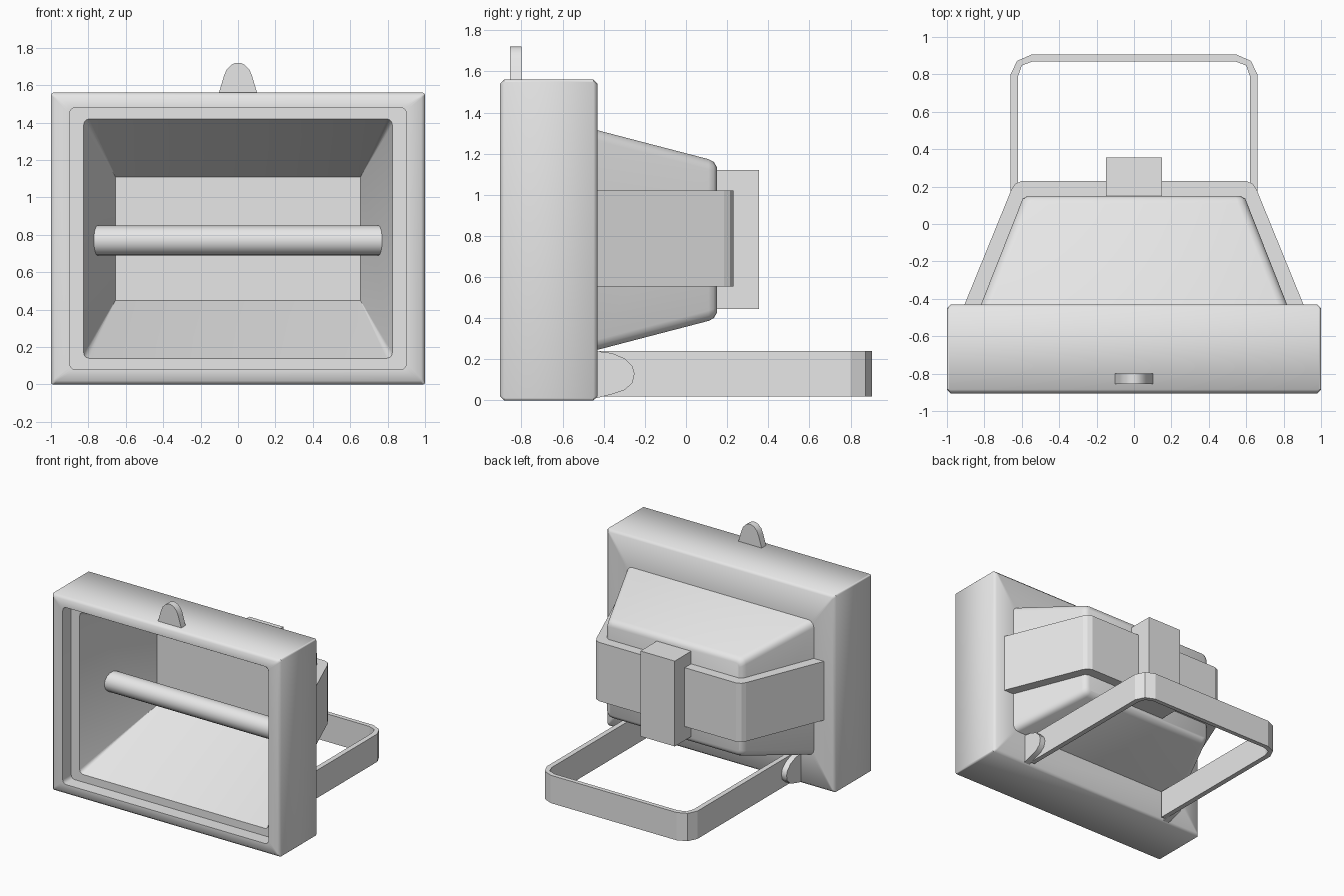
import bpy, bmesh
from math import radians, cos, sin, pi

cube = bpy.data.objects.get("Cube")
if cube:
    bpy.data.objects.remove(cube, do_unlink=True)

GREY = (0.8, 0.8, 0.8, 1)
mat = bpy.data.materials.new("plain grey")
mat.use_nodes = True
mat.diffuse_color = GREY
mat.node_tree.nodes["Principled BSDF"].inputs["Base Color"].default_value = GREY

MID_Z = 0.78


def finish(name, bm, smooth=None):
    bmesh.ops.recalc_face_normals(bm, faces=bm.faces)
    mesh = bpy.data.meshes.new(name)
    bm.to_mesh(mesh)
    bm.free()
    mesh.materials.append(mat)
    obj = bpy.data.objects.new(name, mesh)
    bpy.context.collection.objects.link(obj)
    if smooth:
        bpy.ops.object.select_all(action="DESELECT")
        obj.select_set(True)
        bpy.context.view_layer.objects.active = obj
        bpy.ops.object.shade_smooth_by_angle(angle=radians(smooth))
    return obj


def rounded_rect(hw, hh, y, r, steps=3):
    """Rounded rectangle standing at depth y around the middle height."""
    pts = []
    for i, (sx, sz) in enumerate(((1, 1), (-1, 1), (-1, -1), (1, -1))):
        for k in range(steps + 1):
            a = (i + k / steps) * pi / 2
            pts.append((sx * (hw - r) + r * cos(a), y,
                        MID_Z + sz * (hh - r) + r * sin(a)))
    return pts


def loft(name, sections):
    """Skin a run of rounded rectangles and close the last one."""
    bm = bmesh.new()
    rings = [[bm.verts.new(p) for p in rounded_rect(*s)] for s in sections]
    n = len(rings[0])
    for a, b in zip(rings, rings[1:]):
        for i in range(n):
            j = (i + 1) % n
            bm.faces.new((a[i], a[j], b[j], b[i]))
    bm.faces.new(rings[-1])
    return finish(name, bm, 50)


def prism(name, pts, offset, smooth=None):
    """Extrude a flat outline of 3D points by an offset."""
    bm = bmesh.new()
    face = bm.faces.new([bm.verts.new(p) for p in pts])
    top = bmesh.ops.extrude_face_region(bm, geom=[face])["geom"]
    bmesh.ops.translate(bm, vec=offset,
                        verts=[v for v in top if isinstance(v, bmesh.types.BMVert)])
    return finish(name, bm, smooth)


def strap(name, outer, inner, z0, z1):
    """Mirrored U-shaped strip seen from above, given its +x half."""
    half = lambda pts: pts + [(-x, y) for x, y in reversed(pts)]
    outline = half(outer) + half(inner)[::-1]
    return prism(name, [(x, y, z0) for x, y in outline], (0, 0, z1 - z0))


# Frame with its front rim, ledge and tapering reflector
loft("frame_and_reflector", [
    (0.79, 0.50, -0.43, 0.03),
    (0.98, 0.76, -0.43, 0.01),
    (1.00, 0.78, -0.45, 0.012),
    (1.00, 0.78, -0.885, 0.012),
    (0.98, 0.76, -0.905, 0.01),
    (0.90, 0.70, -0.905, 0.03),
    (0.90, 0.70, -0.80, 0.03),
    (0.825, 0.64, -0.80, 0.03),
    (0.655, 0.33, -0.08, 0.002),
])

# Tapered rear housing
loft("rear_housing", [
    (0.82, 0.535, -0.435, 0.05),
    (0.605, 0.393, 0.11, 0.05),
    (0.595, 0.38, 0.135, 0.045),
    (0.57, 0.355, 0.15, 0.03),
])

# Band around the housing, and the box on its back
strap("rear_band",
      [(0.91, -0.44), (0.655, 0.185), (0.635, 0.215), (0.60, 0.23)],
      [(0.81, -0.44), (0.59, 0.10), (0.58, 0.13), (0.56, 0.14)], 0.555, 1.02)
box = [(x, y, 0.445) for x, y in ((-0.15, 0.145), (0.15, 0.145), (0.15, 0.355), (-0.15, 0.355))]
prism("rear_box", box, (0, 0, 0.675))

# Folding stand
strap("stand",
      [(0.66, -0.42), (0.66, 0.80), (0.625, 0.872), (0.55, 0.905)],
      [(0.62, -0.42), (0.62, 0.79), (0.60, 0.847), (0.54, 0.87)], 0.02, 0.24)

# Rounded lugs that hold the stand
lug = [(-0.44, 0.24), (-0.36, 0.23), (-0.30, 0.205), (-0.26, 0.165), (-0.25, 0.13),
       (-0.26, 0.085), (-0.30, 0.05), (-0.36, 0.03), (-0.44, 0.01)]
for side, name in ((1, "left_lug"), (-1, "right_lug")):
    prism(name, [(side * 0.655, y, z) for y, z in lug], (side * 0.05, 0, 0), 40)

# Hanging tab on top
half_tab = [(0.105, 1.55), (0.075, 1.65), (0.06, 1.685), (0.035, 1.71), (0.012, 1.72)]
tab = half_tab + [(-x, z) for x, z in reversed(half_tab)]
prism("top_tab", [(x, -0.855, z) for x, z in tab], (0, 0.055, 0), 40)

# Lamp tube across the reflector
tube = [(-0.79, -0.49 + 0.08 * cos(i * pi / 8), 0.77 + 0.08 * sin(i * pi / 8)) for i in range(16)]
prism("lamp_tube", tube, (1.58, 0, 0), 40)
